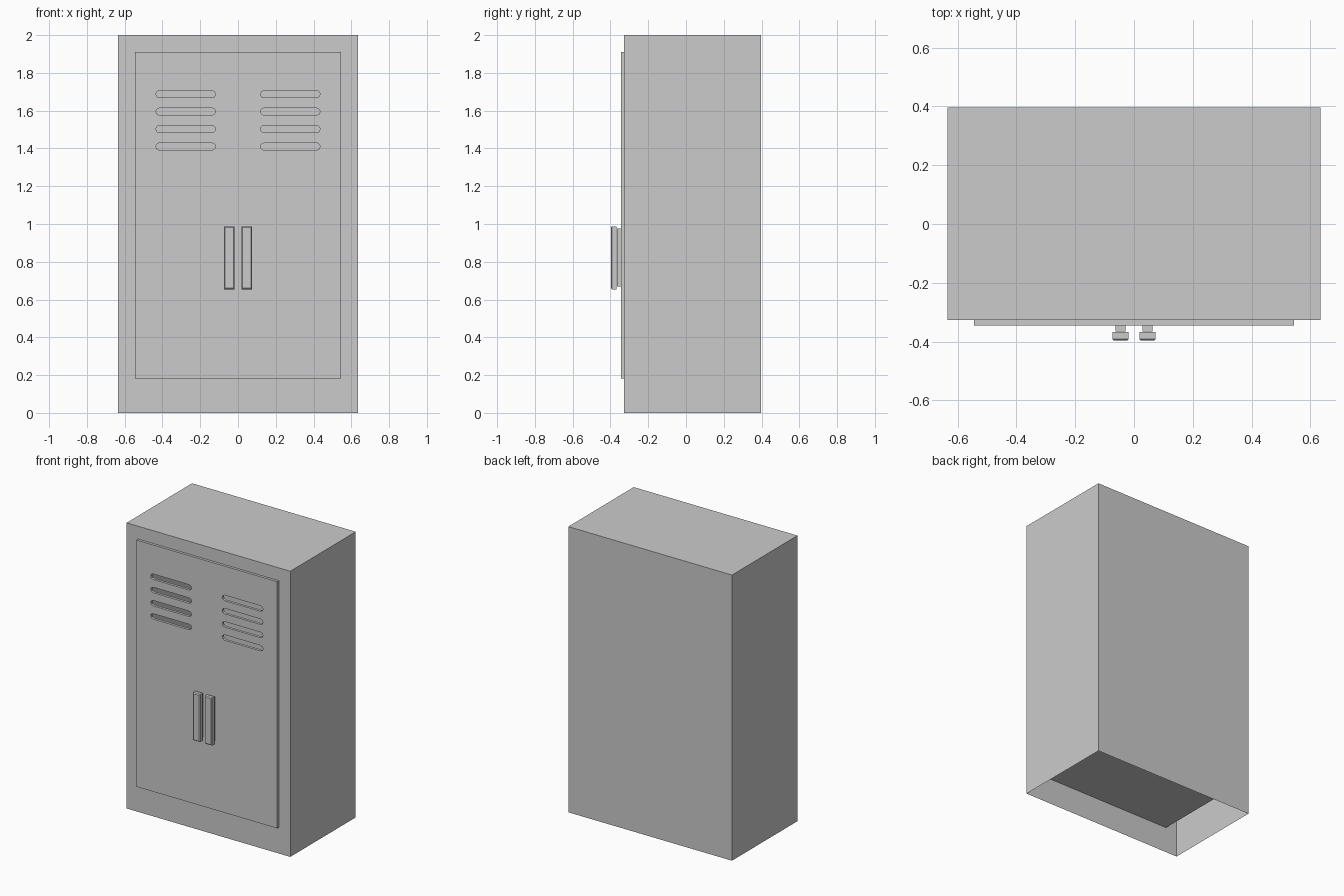
import bpy, bmesh, math
from mathutils import Vector

if "Cube" in bpy.data.objects:
    bpy.data.objects.remove(bpy.data.objects["Cube"])

W, BACK, FRONT, H = 0.634, 0.397, -0.327, 2.0
DOOR_W, DOOR_Z0, DOOR_Z1, DOOR_FRONT = 0.545, 0.183, 1.91, -0.345
CAVITY_BACK = 0.31


def add_object(name, bm):
    mesh = bpy.data.meshes.new(name)
    bm.to_mesh(mesh)
    bm.free()
    obj = bpy.data.objects.new(name, mesh)
    bpy.context.collection.objects.link(obj)
    return obj


def box_bm(x0, x1, y0, y1, z0, z1):
    bm = bmesh.new()
    bmesh.ops.create_cube(bm, size=1)
    for v in bm.verts:
        v.co = Vector((x1 if v.co.x > 0 else x0,
                       y1 if v.co.y > 0 else y0,
                       z1 if v.co.z > 0 else z0))
    bm.normal_update()
    return bm


# Cabinet shell: open underside, front frame and recessed compartment
bm = box_bm(-W, W, FRONT, BACK, 0, H)
bottom = [f for f in bm.faces if f.normal.z < -0.9]
bmesh.ops.delete(bm, geom=bottom, context='FACES_ONLY')
front = next(f for f in bm.faces if f.normal.y < -0.9)
bmesh.ops.inset_individual(bm, faces=[front], thickness=0.05)
for v in front.verts:
    v.co.x = math.copysign(DOOR_W, v.co.x)
    v.co.z = DOOR_Z1 if v.co.z > 1 else DOOR_Z0
inner = bmesh.ops.extrude_discrete_faces(bm, faces=[front])["faces"][0]
for v in inner.verts:
    v.co.y = CAVITY_BACK
add_object("cabinet_body", bm)


def slot_outline(cx, cz, half_w, half_h, steps=4):
    pts = []
    for side in (1, -1):
        for i in range(steps + 1):
            a = side * -math.pi / 2 + math.pi * i / steps
            pts.append((cx + side * (half_w - half_h) + half_h * math.cos(a),
                        cz + half_h * math.sin(a)))
    return pts


def door(name, side):
    # Filled flat outline with slots as holes, given thickness by extrusion
    curve = bpy.data.curves.new(name, 'CURVE')
    curve.dimensions = '2D'
    curve.fill_mode = 'BOTH'
    curve.extrude = (FRONT - DOOR_FRONT) / 2
    x = side * DOOR_W
    loops = [[(0, DOOR_Z0), (x, DOOR_Z0), (x, DOOR_Z1), (0, DOOR_Z1)]]
    loops += [slot_outline(side * 0.277, 1.41 + 0.0925 * i, 0.158, 0.019)
              for i in range(4)]
    for loop in loops:
        spline = curve.splines.new('POLY')
        spline.points.add(len(loop) - 1)
        for p, (px, pz) in zip(spline.points, loop):
            p.co = (px, pz, 0, 1)
        spline.use_cyclic_u = True
    temp = bpy.data.objects.new(name + "_outline", curve)
    bpy.context.collection.objects.link(temp)
    bpy.context.view_layer.update()
    deps = bpy.context.evaluated_depsgraph_get()
    mesh = bpy.data.meshes.new_from_object(temp.evaluated_get(deps))
    bpy.data.objects.remove(temp)
    bm = bmesh.new()
    bm.from_mesh(mesh)
    bmesh.ops.remove_doubles(bm, verts=bm.verts, dist=1e-5)
    for v in bm.verts:
        v.co = Vector((v.co.x, (FRONT + DOOR_FRONT) / 2 - v.co.z, v.co.y))
    bmesh.ops.recalc_face_normals(bm, faces=bm.faces)
    for f in bm.faces:
        f.smooth = False
    add_object(name, bm)


def handle(name, side):
    # Stem against the door, with a chamfered grip in front
    cx = side * 0.046
    add_object(name + "_stem", box_bm(cx - 0.017, cx + 0.017,
                                      DOOR_FRONT, -0.365, 0.668, 0.975))
    bm = box_bm(cx - 0.028, cx + 0.028, -0.397, -0.367, 0.654, 0.988)
    edges = [e for e in bm.edges if all(v.co.y < -0.39 for v in e.verts)]
    bmesh.ops.bevel(bm, geom=edges, offset=0.006, segments=1,
                    affect='EDGES', profile=0.5)
    bmesh.ops.recalc_face_normals(bm, faces=bm.faces)
    add_object(name + "_grip", bm)


# Stem boxes run front to back, so fix their facing afterwards
for label, s in (("left", -1), ("right", 1)):
    door(label + "_door", s)
    handle(label + "_handle", s)

for obj in bpy.context.collection.objects:
    if obj.name.endswith("_stem"):
        bm = bmesh.new()
        bm.from_mesh(obj.data)
        bmesh.ops.recalc_face_normals(bm, faces=bm.faces)
        bm.to_mesh(obj.data)
        bm.free()
